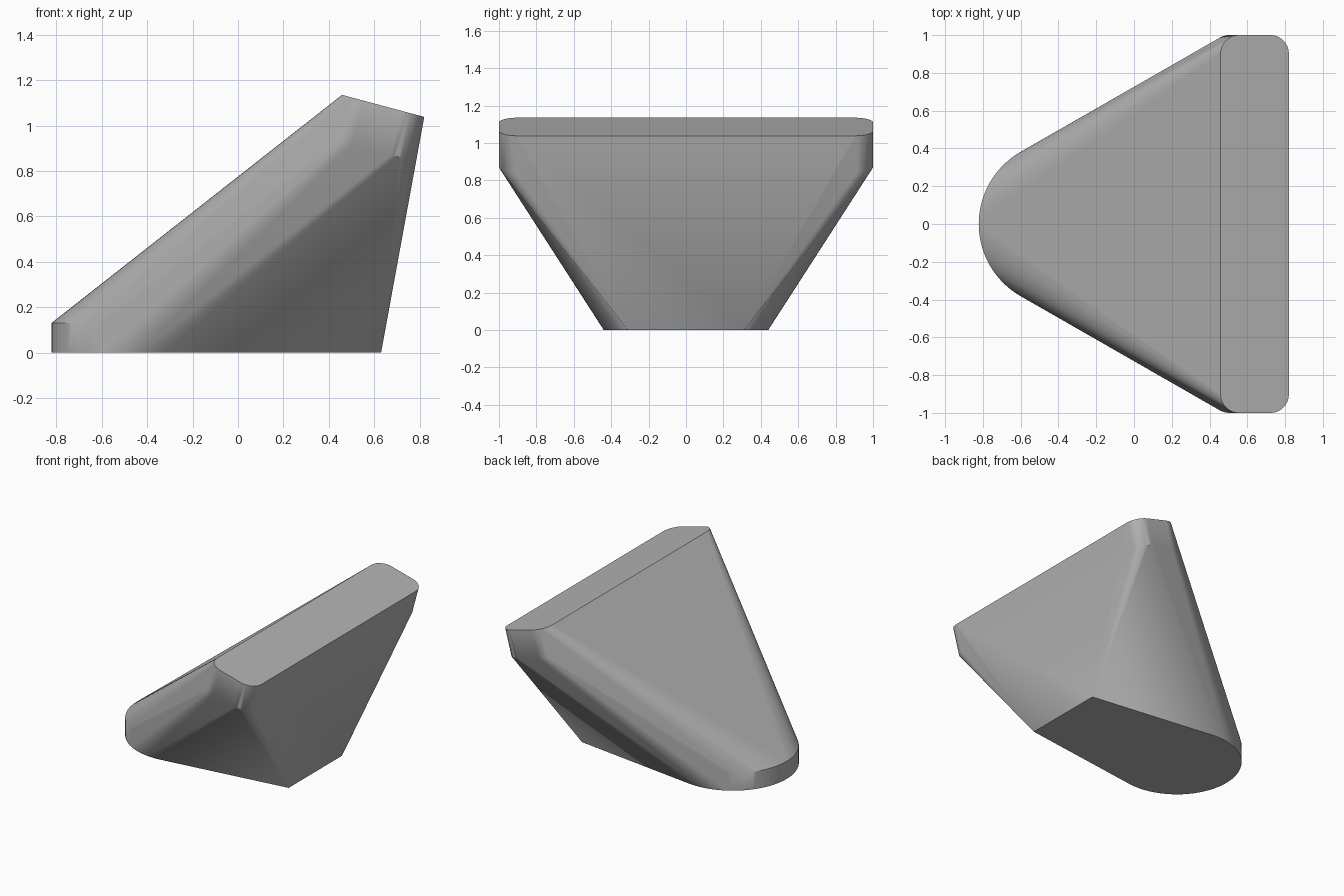
import bpy, bmesh
from math import sin, cos, pi, radians
from mathutils import Vector

cube = bpy.data.objects.get("Cube")
if cube:
    bpy.data.objects.remove(cube, do_unlink=True)

grey = bpy.data.materials.new("plain grey")
grey.use_nodes = True
colour = (0.45, 0.45, 0.45, 1)
grey.diffuse_color = colour
grey.node_tree.nodes["Principled BSDF"].inputs["Base Color"].default_value = colour


def arc(cx, cy, r, start, end, steps):
    """Points along a circular arc, angles in degrees."""
    angles = [radians(start + (end - start) * i / steps) for i in range(steps + 1)]
    return [(cx + r * cos(a), cy + r * sin(a)) for a in angles]


points = []

# Foot: round toe and narrow straight heel, with a short upright wall
foot = arc(-0.382, 0, 0.44, 82.6, 277.4, 52) + [(0.63, -0.31), (0.63, 0.31)]
for x, y in foot:
    points.append(Vector((x, y, 0)))
    if x < 0.5:
        points.append(Vector((x, y, 0.13)))

# Head: rounded slab tilted back, swept down along its normal
front, back = Vector((0.458, 0, 1.135)), Vector((0.82, 0, 1.038))
along = (back - front).normalized()
normal = Vector((-along.z, 0, along.x))
length, radius, depth = (back - front).length, 0.1, 0.2
for i, (u, v) in enumerate([(length - radius, 1 - radius), (radius, 1 - radius),
                            (radius, radius - 1), (length - radius, radius - 1)]):
    for a, y in arc(u, v, radius, i * 90, i * 90 + 90, 12):
        for drop in (0, depth):
            points.append(front + along * a + Vector((0, y, 0)) - normal * drop)

# Wrap foot and head in one taut skin
bm = bmesh.new()
for p in points:
    bm.verts.new(p)
hull = bmesh.ops.convex_hull(bm, input=bm.verts)
spare = {e for e in hull["geom_interior"] + hull["geom_unused"]
         if isinstance(e, bmesh.types.BMVert)}
bmesh.ops.delete(bm, geom=list(spare), context="VERTS")
bmesh.ops.dissolve_limit(bm, angle_limit=radians(0.5), verts=bm.verts, edges=bm.edges)
bmesh.ops.recalc_face_normals(bm, faces=bm.faces)

mesh = bpy.data.meshes.new("wedge_body")
bm.to_mesh(mesh)
bm.free()
mesh.materials.append(grey)
body = bpy.data.objects.new("wedge_body", mesh)
bpy.context.collection.objects.link(body)

# Smooth the rounds while the large faces stay flat
bpy.context.view_layer.objects.active = body
body.select_set(True)
bpy.ops.object.shade_smooth_by_angle(angle=radians(30))
weighted = body.modifiers.new("flat large faces", "WEIGHTED_NORMAL")
weighted.keep_sharp = True
